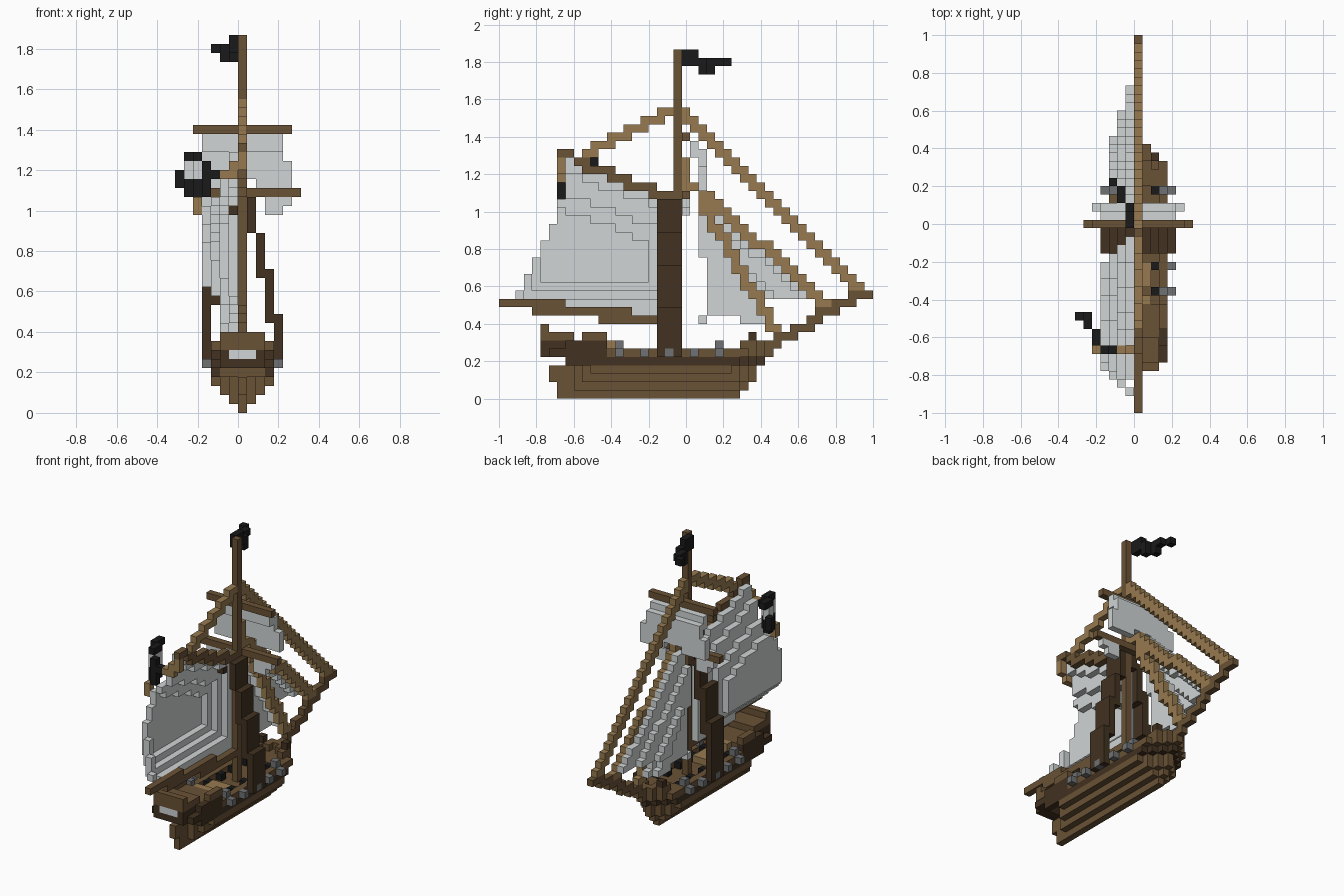
import bpy, bmesh
from mathutils import Vector

cube = bpy.data.objects.get("Cube")
if cube:
    bpy.data.objects.remove(cube)

V = 2 / 45   # size of one block
MID = 7      # centreline column


def material(name, rgb):
    m = bpy.data.materials.new(name)
    m.use_nodes = True
    m.diffuse_color = (*rgb, 1)
    m.node_tree.nodes["Principled BSDF"].inputs["Base Color"].default_value = (*rgb, 1)
    return m


BROWN = material("brown wood", (.143, .085, .036))
DARK = material("dark wood", (.054, .031, .015))
TAN = material("tan rope", (.31, .195, .08))
CLOTH = material("sail cloth", (.63, .66, .66))
BLACK = material("black", (.01, .01, .01))
IRON = material("iron grey", (.16, .165, .17))

# Outward directions, each with two sideways axes in right-handed order
SIDES = []
for axis in range(3):
    for sign in (1, -1):
        n, u, v = Vector(), Vector(), Vector()
        n[axis], u[(axis + 1) % 3], v[(axis + 2) % 3] = sign, 1, sign
        SIDES.append((n, u, v))


def build(name, cells, mat):
    """Make one object from (column, length, height) blocks, outer faces only."""
    cells = set(cells)
    bm = bmesh.new()
    for c in cells:
        for n, u, v in SIDES:
            if tuple(int(a + b) for a, b in zip(c, n)) in cells:
                continue
            centre = Vector(c) + Vector((.5, .5, .5)) + n / 2
            corners = [centre + (u * a + v * b) / 2
                       for a, b in ((-1, -1), (1, -1), (1, 1), (-1, 1))]
            bm.faces.new([bm.verts.new((p - Vector((MID, 22.5, 0))) * V) for p in corners])
    bmesh.ops.remove_doubles(bm, verts=bm.verts, dist=V / 50)
    mesh = bpy.data.meshes.new(name)
    bm.to_mesh(mesh)
    bm.free()
    mesh.materials.append(mat)
    ob = bpy.data.objects.new(name, mesh)
    bpy.context.collection.objects.link(ob)


def box(c0, c1, j0, j1, k0, k1):
    """All blocks between two corners, both included."""
    return {(c, j, k) for c in range(c0, c1 + 1)
            for j in range(j0, j1 + 1) for k in range(k0, k1 + 1)}


def wide(half, j0, j1, k0, k1):
    return box(MID - half, MID + half, j0, j1, k0, k1)


def mirror(cells):
    return cells | {(2 * MID - c, j, k) for c, j, k in cells}


def height(j, a, b):
    """Height at j of the straight line from a to b."""
    return a[1] + (b[1] - a[1]) * (j - a[0]) / (b[0] - a[0])


def spar(a, b):
    """Stepped line of blocks on the centreline."""
    cells = set()
    for j in range(a[0], b[0] + 1):
        p = round(height(j, a, b))
        q = round(height(min(j + 1, b[0]), a, b))
        cells |= box(MID, MID, j, j, min(p, q), max(p, q))
    return cells


# Hull: each layer tapers towards bow and stern
START, END, CAP = (7, 7, 6, 6, 8, 8), (28, 29, 30, 30, 31, 32), (0, 1, 2, 3, 3, 3)


def layer(k, inset=0):
    cells = set()
    for j in range(START[k], END[k] + 1):
        stern = max(0, j - 8) if k < 4 else j - 5
        half = min(CAP[k], END[k] - j, stern) - inset
        if half >= 0:
            cells |= wide(half, j, j, k, k)
    return cells


build("hull", layer(0) | layer(1) | layer(2) | layer(3), BROWN)
build("hull_band", layer(4) - layer(4, 1), DARK)
build("deck", layer(4, 1), BROWN)
build("bulwark", {c for c in layer(5) - layer(5, 1) if c[1] > 12}, BROWN)
build("fore_deck", {c for c in layer(5, 1) if c[1] > 26}, BROWN)
build("bow_rail", mirror(box(8, 8, 30, 31, 6, 6) | box(9, 9, 29, 30, 6, 6)), BROWN)
build("bow_posts", mirror(box(9, 9, 30, 30, 7, 7)), DARK)

# Stern castle
window = wide(1, 5, 5, 6, 6)
castle_deck = wide(2, 8, 12, 6, 6)
build("stern_castle", (wide(2, 5, 7, 5, 6) | wide(3, 6, 12, 5, 6))
      - mirror(box(10, 10, 6, 7, 6, 6)) - window - castle_deck, DARK)
build("stern_window", window, CLOTH)
build("castle_deck", castle_deck, BROWN)
build("stern_deck", wide(2, 5, 8, 7, 7) | mirror(box(10, 10, 10, 12, 7, 7)), BROWN)
build("stern_rail", wide(2, 5, 5, 8, 8), BROWN)
build("helm", wide(1, 13, 13, 5, 6), TAN)
build("deck_hatch", wide(1, 15, 17, 5, 5), TAN)

# Cannons with their shot
guns, shot = set(), set()
for j in (14, 17, 20, 23, 26):
    guns |= box(10, 11, j, j, 5, 5)
    shot |= box(9, 9, j, j, 5, 5)
for j in (14, 26):
    guns |= box(10, 10, j, j, 6, 6)
build("cannons", mirror(guns), IRON)
build("cannon_shot", mirror(shot), BLACK)

# Mast, yards and spars
build("mast", box(MID, MID, 21, 21, 5, 41), BROWN)
build("top_yard", wide(5, 22, 22, 31, 31), BROWN)
build("lower_yard", wide(6, 22, 22, 24, 24), BROWN)
GAFF = (9, 28), (20, 24)
build("gaff", spar(*GAFF) | box(MID, MID, 7, 8, 29, 29), BROWN)
build("boom", box(MID, MID, 0, 7, 11, 11) | box(MID, MID, 4, 15, 10, 10)
      | box(MID, MID, 12, 20, 9, 9), BROWN)
build("bowsprit", spar((31, 5), (43, 12)) | box(MID, MID, 43, 44, 12, 12), BROWN)

# Rigging
MIDDLE, INNER = ((24, 25), (39, 11)), ((24, 24), (33, 8))
build("outer_stay", spar((22, 34), (43, 13)), TAN)
build("middle_stay", spar(*MIDDLE), TAN)
build("inner_stay", spar(*INNER), TAN)
build("back_stay", spar((10, 29), (21, 34)), TAN)
build("masthead_binding", box(MID, MID, 20, 22, 34, 34) | box(MID, MID, 22, 22, 26, 28)
      | box(MID, MID, 22, 24, 25, 25), TAN)

# Main sail, bellied out to one side
sail = set()
for j in range(2, 21):
    bottom = 12 if j < 4 else 11 if j < 12 else 10
    for k in range(bottom, 29):
        leech = 2 + (k - 12) * .5 if k < 22 else 7 if k < 24 else 8
        drop = height(j, *GAFF) - k
        if j < leech or drop < 0:
            continue
        from_top = sum(drop >= t for t in (2, 4.5, 6.5))
        sail.add((6 - min(from_top, max(0, k - 11), 20 - j, j - 2, 3), j, k))
build("main_sail", sail, CLOTH)

# Shrouds, the left one giving way to the sail
right, left = set(), set()
for i, (low, high) in enumerate(((20, 23), (15, 19), (10, 15), (5, 10))):
    right |= box(8 + i, 8 + i, 19, 21, low, high)
    left |= box(6 - i, 6 - i, 19, 21, 5 if i == 3 else low + 2, min(high + 3, 23))
build("right_shroud", right, DARK)
build("left_shroud", left - sail, DARK)

# Two head sails under their stays
inner, outer = set(), set()
for j in range(24, 39):
    for k in range(9, 25):
        below = height(j, *INNER) - k
        edge = (j > 24 or k > 16) and (k > 9 or j > 28)
        if below >= 0 and (edge or (j, k) == (24, 9)):
            inner.add((6 if below < 2 else 5, j, k))
        drop = height(j, *MIDDLE) - k
        if drop >= -.2 and below < 2 and k >= 12:
            outer.add((6 - min(2, int(drop / 2.4)), j, k))
build("inner_jib", inner, CLOTH)
build("outer_jib", outer, CLOTH)

# Square topsail, arched along its foot
build("top_sail", wide(4, 23, 23, 29, 30) | wide(4, 24, 24, 28, 29)
      | wide(5, 24, 24, 26, 27) | mirror(box(9, 12, 24, 24, 25, 25))
      | mirror(box(10, 12, 22, 22, 23, 23))
      | mirror(box(10, 11, 22, 22, 22, 22)), CLOTH)

# Masthead pennant
build("pennant", box(6, 6, 22, 23, 40, 41) | box(6, 6, 24, 24, 39, 40)
      | box(5, 5, 25, 25, 39, 40) | box(5, 5, 26, 26, 40, 40)
      | box(4, 4, 27, 27, 40, 40), BLACK)

# Stern flag on a slanting staff
build("flag_staff", box(7, 7, 7, 7, 27, 28) | box(6, 6, 7, 7, 26, 27)
      | box(5, 5, 7, 7, 26, 26) | box(2, 2, 7, 7, 22, 23), TAN)
emblem = box(1, 1, 10, 10, 26, 27) | box(2, 2, 8, 9, 26, 27)
flag = (box(0, 0, 11, 11, 25, 26) | box(1, 1, 10, 10, 24, 28) | box(1, 1, 11, 11, 28, 28)
        | box(2, 2, 8, 9, 24, 28) | box(3, 3, 7, 7, 24, 27) | box(4, 4, 7, 7, 26, 26))
build("stern_flag", flag - emblem, BLACK)
build("flag_emblem", emblem, CLOTH)
